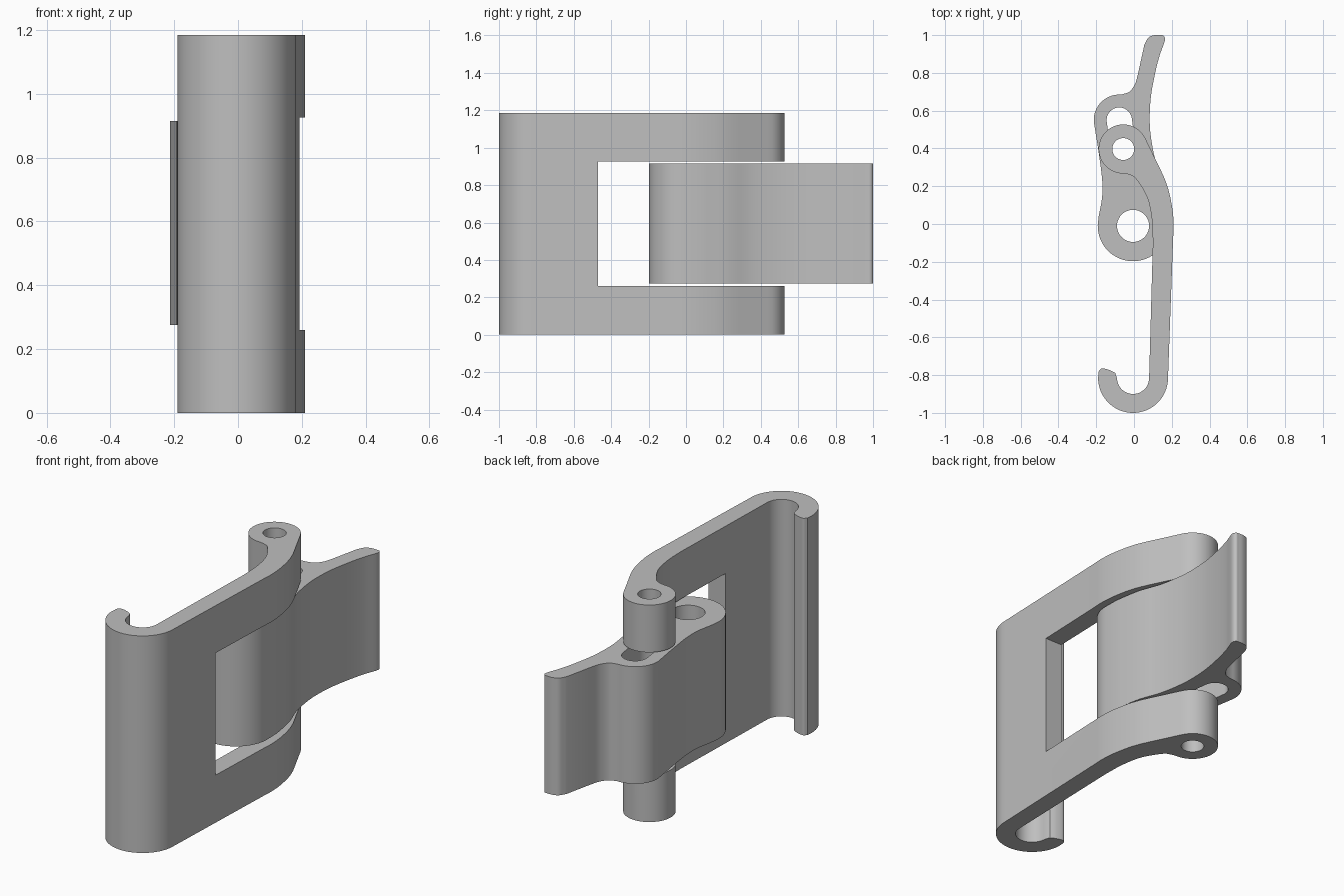
import bpy, bmesh
from math import radians, sin, cos, pi
from mathutils import Vector

cube = bpy.data.objects.get("Cube")
if cube:
    bpy.data.objects.remove(cube, do_unlink=True)

grey = bpy.data.materials.new("plain_grey")
grey.use_nodes = True
COLOUR = (0.52, 0.52, 0.52, 1)
grey.diffuse_color = COLOUR
grey.node_tree.nodes["Principled BSDF"].inputs["Base Color"].default_value = COLOUR


def arc(centre, r, start, end, n=24):
    """Points along a circular arc, angles in degrees."""
    angles = [radians(start + (end - start) * i / n) for i in range(n + 1)]
    return [Vector((centre[0] + r * cos(a), centre[1] + r * sin(a))) for a in angles]


def smooth(points, n=5):
    """Points along a smooth curve through the given points."""
    p = [Vector(q) for q in points]
    p = [2 * p[0] - p[1]] + p + [2 * p[-1] - p[-2]]
    out = []
    for a, b, c, d in zip(p, p[1:], p[2:], p[3:]):
        for i in range(n):
            t = i / n
            out.append(0.5 * (2 * b + (c - a) * t + (2 * a - 5 * b + 4 * c - d) * t * t
                              + (3 * b - a - 3 * c + d) * t ** 3))
    return out + [p[-2]]


def circle(centre, r, n=40):
    return arc(centre, r, 0, 360 - 360 / n, n - 1)


def extrude_profile(name, loops, bottom, top):
    """Fill an outline with holes and extrude it upwards."""
    bm = bmesh.new()
    for loop in loops:
        verts = [bm.verts.new((p.x, p.y, bottom)) for p in loop]
        for a, b in zip(verts, verts[1:] + verts[:1]):
            bm.edges.new((a, b))
    bmesh.ops.remove_doubles(bm, verts=bm.verts, dist=0.001)
    bmesh.ops.triangle_fill(bm, edges=bm.edges[:], use_beauty=True)
    result = bmesh.ops.extrude_face_region(bm, geom=bm.faces[:])
    moved = [g for g in result["geom"] if isinstance(g, bmesh.types.BMVert)]
    bmesh.ops.translate(bm, verts=moved, vec=(0, 0, top - bottom))
    bmesh.ops.recalc_face_normals(bm, faces=bm.faces)
    mesh = bpy.data.meshes.new(name)
    bm.to_mesh(mesh)
    bm.free()
    mesh.materials.append(grey)
    obj = bpy.data.objects.new(name, mesh)
    bpy.context.collection.objects.link(obj)
    return obj


def activate(obj):
    bpy.ops.object.select_all(action="DESELECT")
    obj.select_set(True)
    bpy.context.view_layer.objects.active = obj


HEIGHT = 1.185
pivot = Vector((-0.057, 0.397))
slot_end = Vector((-0.078, 0.55))
eye = (-0.005, -0.01)
hook = (-0.005, -0.815)

# Hooked arm: hook, long plate, S-bend and pivot ring
arm_outline = (
    arc(hook, 0.185, 180, 360, 32)
    + smooth([(0.207, -0.08), (0.21, 0.0), (0.2, 0.1), (0.17, 0.22), (0.105, 0.36), (0.068, 0.437)])
    + arc(pivot, 0.13, 28, 270, 36)
    + smooth([(-0.03, 0.263), (0.01, 0.24), (0.07, 0.14), (0.095, 0.02), (0.1, -0.1)])
    + arc(hook, 0.085, 0, -180)
    + smooth([(-0.1, -0.788), (-0.13, -0.773), (-0.17, -0.765), (-0.187, -0.78)])
)
arm = extrude_profile("hooked_arm", [arm_outline, circle(pivot, 0.058)], 0, HEIGHT)

# Opening that turns the end of the arm into a fork
bpy.ops.mesh.primitive_cube_add(size=1, location=(0, 0.265, 0.593))
window = bpy.context.object
window.name = "window_cutter"
window.scale = (1, 1.47, 0.667)
window.hide_render = True
cut = arm.modifiers.new("window", "BOOLEAN")
cut.operation = "DIFFERENCE"
cut.solver = "EXACT"
cut.object = window
activate(arm)
bpy.ops.object.modifier_apply(modifier=cut.name)
bpy.data.objects.remove(window, do_unlink=True)

# Lever: eye at the front, slotted boss, and a curved thumb tab at the back
lever_outline = (
    arc(eye, 0.187, 180, 360, 32)
    + smooth([(0.18, 0.08), (0.155, 0.22), (0.113, 0.34), (0.091, 0.45), (0.083, 0.55),
              (0.089, 0.67), (0.11, 0.79), (0.135, 0.89), (0.163, 0.97), (0.157, 0.996),
              (0.14, 1.0), (0.11, 1.0), (0.077, 0.987), (0.055, 0.95)])
    + smooth([(0.02, 0.79), (0.005, 0.74), (-0.025, 0.7), (-0.065, 0.686)])
    + arc(slot_end, 0.135, 92, 184)
    + smooth([(-0.19, 0.4), (-0.169, 0.24), (-0.169, 0.14), (-0.187, 0.04)])
)
# The slot follows the line from the pivot to the boss centre
slot = arc(slot_end, 0.067, 8, 188) + arc(pivot, 0.067, 188, 368)
lever = extrude_profile("lever", [lever_outline, circle(eye, 0.085), slot], 0.275, 0.915)

for obj in (arm, lever):
    activate(obj)
    bpy.ops.object.shade_smooth_by_angle(angle=radians(30))
